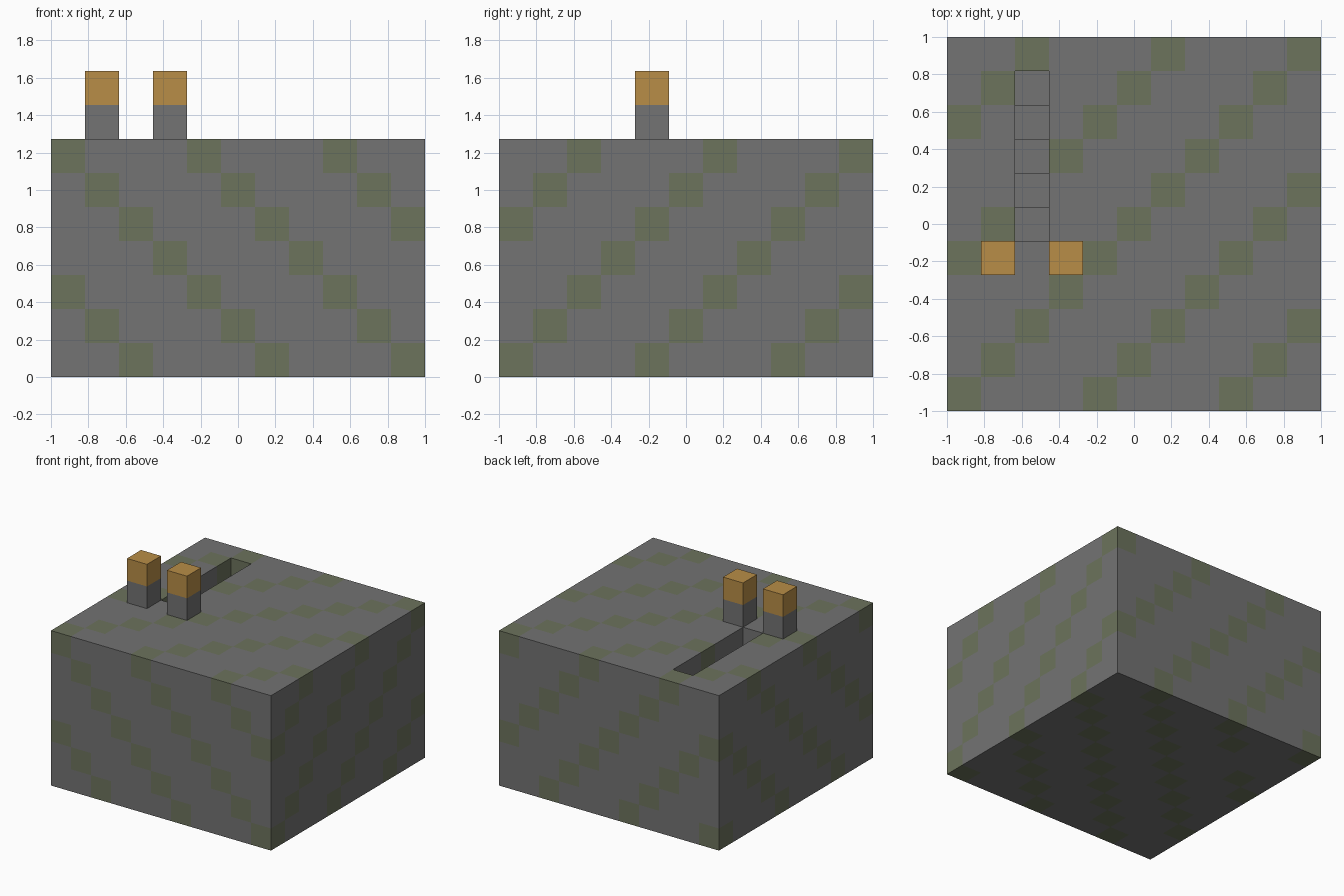
import bpy
import bmesh
from mathutils import Vector

if "Cube" in bpy.data.objects:
    bpy.data.objects.remove(bpy.data.objects["Cube"], do_unlink=True)

WIDE, HIGH = 11, 7          # block size in cells
U = 2 / WIDE                # cell size
STAIR_X, GATE_Y, STEPS = 2, 4, 5


def material(name, srgb):
    linear = [((c / 255 + 0.055) / 1.055) ** 2.4 for c in srgb]
    mat = bpy.data.materials.new(name)
    mat.use_nodes = True
    mat.diffuse_color = (*linear, 1)
    bsdf = mat.node_tree.nodes["Principled BSDF"]
    bsdf.inputs["Base Color"].default_value = (*linear, 1)
    bsdf.inputs["Roughness"].default_value = 0.9
    return mat


stone = material("stone grey", (115, 115, 115))
moss = material("moss green", (108, 115, 92))
amber = material("amber", (184, 141, 71))


def add_object(name, bm, *mats):
    mesh = bpy.data.meshes.new(name)
    bm.to_mesh(mesh)
    bm.free()
    for mat in mats:
        mesh.materials.append(mat)
    obj = bpy.data.objects.new(name, mesh)
    bpy.context.collection.objects.link(obj)
    return obj


def point(x, y, z):
    """Cell coordinates to model space."""
    return Vector((x * U - 1, y * U - 1, z * U))


def in_stairwell(x, y):
    return x == STAIR_X and GATE_Y < y <= GATE_Y + STEPS


def solid(x, y, z):
    if not (0 <= x < WIDE and 0 <= y < WIDE and 0 <= z < HIGH):
        return False
    return not (in_stairwell(x, y) and z >= HIGH - (y - GATE_Y))


def mossy(x, y, z):
    return (x - y + z) % 4 == 2 and not in_stairwell(x, y)


# Stone block with diagonal moss bands and a sunken staircase
bm = bmesh.new()
for x in range(WIDE):
    for y in range(WIDE):
        for z in range(HIGH):
            if not solid(x, y, z):
                continue
            for axis in range(3):
                for sign in (-1, 1):
                    n = Vector((0, 0, 0))
                    n[axis] = sign
                    if solid(x + int(n.x), y + int(n.y), z + int(n.z)):
                        continue
                    a = Vector((0, 0, 0))
                    a[(axis + 1) % 3] = 0.5
                    b = n.cross(a)
                    mid = Vector((x, y, z)) + Vector((0.5, 0.5, 0.5)) + n / 2
                    ring = (mid - a - b, mid + a - b, mid + a + b, mid - a + b)
                    face = bm.faces.new([bm.verts.new(point(*p)) for p in ring])
                    face.material_index = int(mossy(x, y, z))
bmesh.ops.remove_doubles(bm, verts=bm.verts, dist=U / 100)
add_object("stone_block", bm, stone, moss)


def add_cell(name, x, y, z, mat):
    bm = bmesh.new()
    bmesh.ops.create_cube(bm, size=U)
    bmesh.ops.translate(bm, verts=bm.verts, vec=point(x + 0.5, y + 0.5, z + 0.5))
    add_object(name, bm, mat)


# Lamp posts on both sides of the stair entrance
for side, offset in (("right", -1), ("left", 1)):
    add_cell(side + "_post", STAIR_X + offset, GATE_Y, HIGH, stone)
    add_cell(side + "_lamp", STAIR_X + offset, GATE_Y, HIGH + 1, amber)
